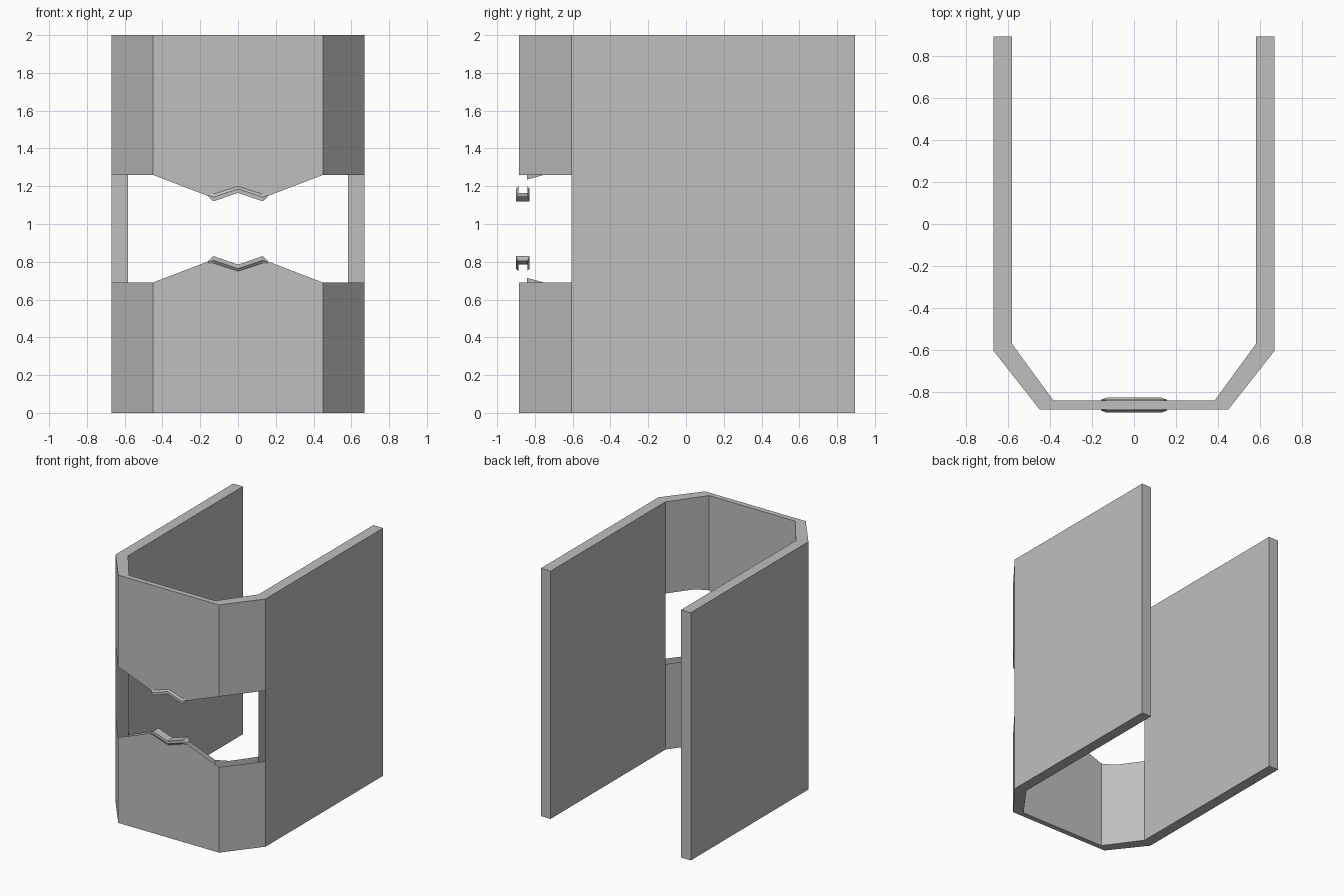
import bpy
import bmesh

if "Cube" in bpy.data.objects:
    bpy.data.objects.remove(bpy.data.objects["Cube"])

HEIGHT = 2.0
MID_Z = 0.975          # height of the middle of the front opening

grey = bpy.data.materials.new("plain_grey")
grey.diffuse_color = (0.52, 0.52, 0.52, 1)
grey.use_nodes = True
grey.node_tree.nodes["Principled BSDF"].inputs["Base Color"].default_value = grey.diffuse_color


def make_object(name, faces):
    """Build one mesh from faces given as lists of points."""
    bm = bmesh.new()
    for pts in faces:
        bm.faces.new([bm.verts.new(p) for p in pts])
    bmesh.ops.remove_doubles(bm, verts=bm.verts[:], dist=0.0005)
    mesh = bpy.data.meshes.new(name)
    bm.to_mesh(mesh)
    bm.free()
    mesh.materials.append(grey)
    obj = bpy.data.objects.new(name, mesh)
    bpy.context.collection.objects.link(obj)
    return obj


# Plan of the right half: outer skin and inner skin, from rear to middle
outer = [(0.67, 0.895), (0.67, -0.605), (0.45, -0.885), (0, -0.885)]
inner = [(0.583, 0.895), (0.583, -0.57), (0.385, -0.842), (0, -0.842)]


def edge_z(x):
    """Lower edge of the upper front wall at distance x from the middle."""
    a = abs(x)
    if a >= 0.45:
        return 1.26
    if a >= 0.15:
        return 1.145 + (a - 0.15) / 0.30 * 0.115
    if a >= 0.13:
        return 1.145
    return 1.185 - a / 0.13 * 0.04


def lerp_at_x(p, q, x):
    t = (x - p[0]) / (q[0] - p[0])
    return (x, p[1] + t * (q[1] - p[1]))


def split_plan(plan):
    """Front part of a plan, split wherever the opening's edge bends."""
    points = [plan[1]]
    for p, q in zip(plan[1:], plan[2:]):
        for x in (0.45, 0.15, 0.13):
            if q[0] + 0.001 < x < p[0] - 0.001:
                points.append(lerp_at_x(p, q, x))
        points.append(q)
    return points


def mirrored(faces):
    return faces + [[(-x, y, z) for x, y, z in reversed(f)] for f in faces]


def oriented(face, flip):
    return list(reversed(face)) if flip else face


# Side walls: full-height skins with rear, top and bottom caps
side = []
for plan, flip in ((outer, False), (inner, True)):
    (x0, y0), (x1, y1) = plan[:2]
    side.append(oriented([(x1, y1, 0), (x0, y0, 0), (x0, y0, HEIGHT), (x1, y1, HEIGHT)], flip))
o, i = outer, inner
side.append([(*o[0], 0), (*i[0], 0), (*i[0], HEIGHT), (*o[0], HEIGHT)])
for z, flip in ((HEIGHT, False), (0, True)):
    side.append(oriented([(*o[1], z), (*o[0], z), (*i[0], z), (*i[1], z)], flip))
make_object("side_walls", mirrored(side))


# Front walls: skins left open along the opening, capped at the far end
def front_wall(name, upper):
    end = HEIGHT if upper else 0.0
    faces = []
    for plan, flip in ((outer, False), (inner, True)):
        pts = split_plan(plan)
        for p, q in zip(pts, pts[1:]):
            zp, zq = edge_z(p[0]), edge_z(q[0])
            if upper:
                f = [(*q, zq), (*p, zp), (*p, end), (*q, end)]
            else:
                f = [(*q, end), (*p, end), (*p, 2 * MID_Z - zp), (*q, 2 * MID_Z - zq)]
            faces.append(oriented(f, flip))
    for k in (1, 2):
        f = [(*o[k + 1], end), (*o[k], end), (*i[k], end), (*i[k + 1], end)]
        faces.append(oriented(f, not upper))
    make_object(name, mirrored(faces))


front_wall("upper_front_wall", True)
front_wall("lower_front_wall", False)


# Edge clips: zigzag channels wrapped around the rims of the opening
def edge_clip(name, upper):
    cy = -0.864
    # distance from middle, bottom, top, half width
    stations = [(0, 1.165, 1.2, 0.036), (0.13, 1.12, 1.158, 0.036),
                (0.158, 1.145, 1.158, 0.025)]
    rings = []
    for x, lo, hi, w in stations:
        shoulder = lo + (hi - lo) * 0.6
        ring = [(-0.024, hi), (-w, shoulder), (-w, lo), (w, lo), (w, shoulder), (0.024, hi)]
        rings.append([(x, cy + dy, z if upper else 2 * MID_Z - z) for dy, z in ring])
    faces = []
    for a, b in zip(rings, rings[1:]):
        for k in range(5):
            faces.append(oriented([a[k], a[k + 1], b[k + 1], b[k]], not upper))
    make_object(name, mirrored(faces))


edge_clip("upper_edge_clip", True)
edge_clip("lower_edge_clip", False)
